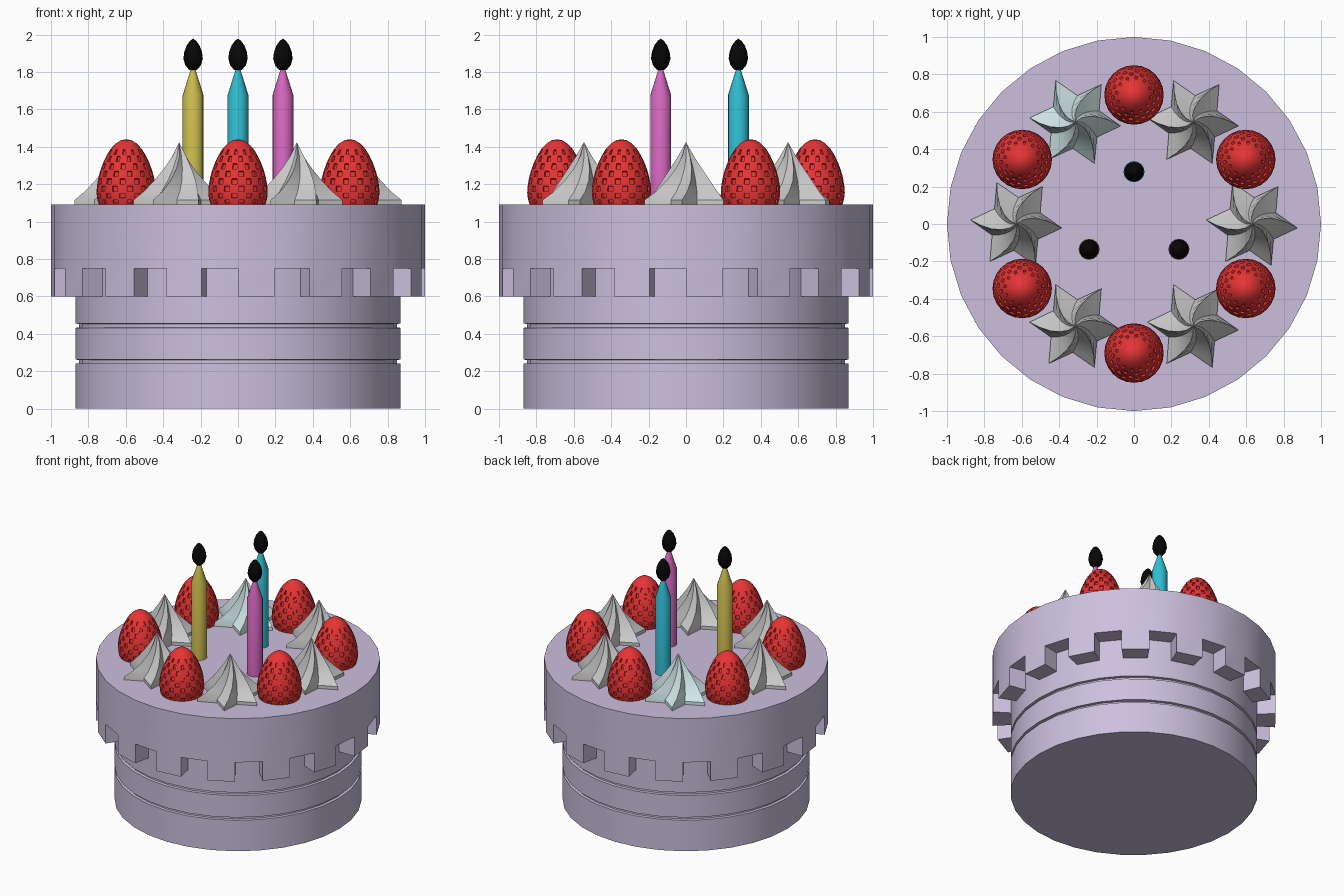
import bpy, bmesh
from math import sin, cos, pi, radians

if "Cube" in bpy.data.objects:
    bpy.data.objects.remove(bpy.data.objects["Cube"])


def material(name, r, g, b):
    m = bpy.data.materials.new(name)
    m.diffuse_color = (r, g, b, 1)
    m.use_nodes = True
    m.node_tree.nodes["Principled BSDF"].inputs["Base Color"].default_value = m.diffuse_color
    return m


LAVENDER = material("lavender", 0.60, 0.53, 0.73)
RED = material("red", 0.80, 0.035, 0.035)
YELLOW = material("yellow", 0.62, 0.52, 0.08)
CYAN = material("cyan", 0.03, 0.52, 0.66)
PINK = material("pink", 0.70, 0.14, 0.55)
BLACK = material("black", 0.002, 0.002, 0.002)
MINT = material("mint", 0.66, 0.82, 0.82)


def loft(bm, rings):
    """Skin a stack of rings; a ring of one point closes to a pole."""
    rows = [[bm.verts.new(p) for p in ring] for ring in rings]
    bands = []
    for a, b in zip(rows, rows[1:]):
        n = max(len(a), len(b))
        band = []
        for i in range(n):
            j = (i + 1) % n
            if len(a) == 1:
                f = (a[0], b[j], b[i])
            elif len(b) == 1:
                f = (a[i], a[j], b[0])
            else:
                f = (a[i], a[j], b[j], b[i])
            band.append(bm.faces.new(f))
        bands.append(band)
    bmesh.ops.recalc_face_normals(bm, faces=bm.faces)
    return bands


def circle_rings(profile, n):
    return [[(0, 0, z)] if r == 0 else
            [(r * cos(2 * pi * i / n), r * sin(2 * pi * i / n), z) for i in range(n)]
            for r, z in profile]


def finish(bm, name, mat=None, loc=(0, 0, 0), rot=0, angle=30):
    bmesh.ops.recalc_face_normals(bm, faces=bm.faces)
    me = bpy.data.meshes.new(name)
    bm.to_mesh(me)
    bm.free()
    ob = bpy.data.objects.new(name, me)
    bpy.context.collection.objects.link(ob)
    ob.location = loc
    ob.rotation_euler.z = rot
    if mat:
        me.materials.append(mat)
    bpy.ops.object.select_all(action='DESELECT')
    ob.select_set(True)
    bpy.context.view_layer.objects.active = ob
    bpy.ops.object.shade_smooth_by_angle(angle=radians(angle))
    return ob


def lathe(name, profile, n, mat, loc=(0, 0, 0), angle=30):
    bm = bmesh.new()
    loft(bm, circle_rings(profile, n))
    return finish(bm, name, mat, loc, angle=angle)


# Sponge with two filling grooves
lathe("sponge", [(0, 0), (.87, 0), (.87, .24), (.85, .242), (.85, .26), (.87, .262),
                 (.87, .432), (.85, .434), (.85, .453), (.87, .455), (.87, .80), (0, .80)],
      32, LAVENDER)

# Icing lid: every second segment of the rim is pulled down into a drip
bm = bmesh.new()
bands = loft(bm, circle_rings([(0, .75), (.865, .75), (1, .75), (1, 1.09), (0, 1.09)], 32))
drips = [f for i, f in enumerate(bands[1]) if i % 2 == 0]
ext = bmesh.ops.extrude_face_region(bm, geom=drips)["geom"]
down = [v for v in ext if isinstance(v, bmesh.types.BMVert)]
bmesh.ops.translate(bm, verts=down, vec=(0, 0, -.15))
left = [f for f in drips if f.is_valid]
if left:
    bmesh.ops.delete(bm, geom=left, context='FACES_ONLY')
finish(bm, "icing", LAVENDER)

TOP = 1.09


def cream_swirl(name, angle, mat):
    # six-pointed star that twists as it narrows to the peak
    rings = []
    for r, z, twist in [(.245, 0, -5), (.245, .025, -5), (.19, .07, 2), (.135, .13, 11),
                        (.085, .195, 21), (.042, .26, 32)]:
        rings.append([(r * (1 if k % 2 == 0 else .58) * cos(k * pi / 6 + radians(twist)),
                       r * (1 if k % 2 == 0 else .58) * sin(k * pi / 6 + radians(twist)), z)
                      for k in range(12)])
    rings = [[(0, 0, 0)]] + rings + [[(0, 0, .335)]]
    bm = bmesh.new()
    loft(bm, rings)
    finish(bm, name, mat, (.63 * cos(angle), .63 * sin(angle), TOP), angle)


def strawberry(name, angle):
    # egg shape with staggered seed pits
    prof = [(0, 0), (.146, 0), (.155, .03), (.159, .065), (.156, .105), (.149, .145),
            (.138, .185), (.123, .225), (.104, .265), (.082, .30), (.055, .328),
            (.028, .345), (0, .35)]
    bm = bmesh.new()
    bands = loft(bm, circle_rings(prof, 24))
    pits = [f for j, band in enumerate(bands[1:9]) for i, f in enumerate(band)
            if (i + j) % 2 == 0]
    bmesh.ops.inset_individual(bm, faces=pits, thickness=.008, depth=0)
    bmesh.ops.inset_individual(bm, faces=pits, thickness=.002, depth=-.010)
    finish(bm, name, RED, (.69 * cos(angle), .69 * sin(angle), TOP))


# Ring of alternating cream swirls and strawberries
for k in range(6):
    cream_swirl(f"cream_swirl_{k + 1}", k * pi / 3, MINT if k == 2 else None)
    strawberry(f"strawberry_{k + 1}", k * pi / 3 + pi / 6)

# Candles with flames
for colour, mat, x, y in [("yellow", YELLOW, -.24, -.135), ("blue", CYAN, 0, .28),
                          ("pink", PINK, .24, -.135)]:
    lathe(f"{colour}_candle", [(0, TOP), (.056, TOP), (.056, 1.675), (.012, 1.815), (0, 1.815)],
          16, mat, (x, y, 0), angle=25)
    lathe(f"{colour}_flame", [(0, 1.805), (.022, 1.812), (.042, 1.836), (.052, 1.872),
                              (.047, 1.908), (.034, 1.942), (.016, 1.967), (0, 1.978)],
          16, BLACK, (x, y, 0), angle=40)
